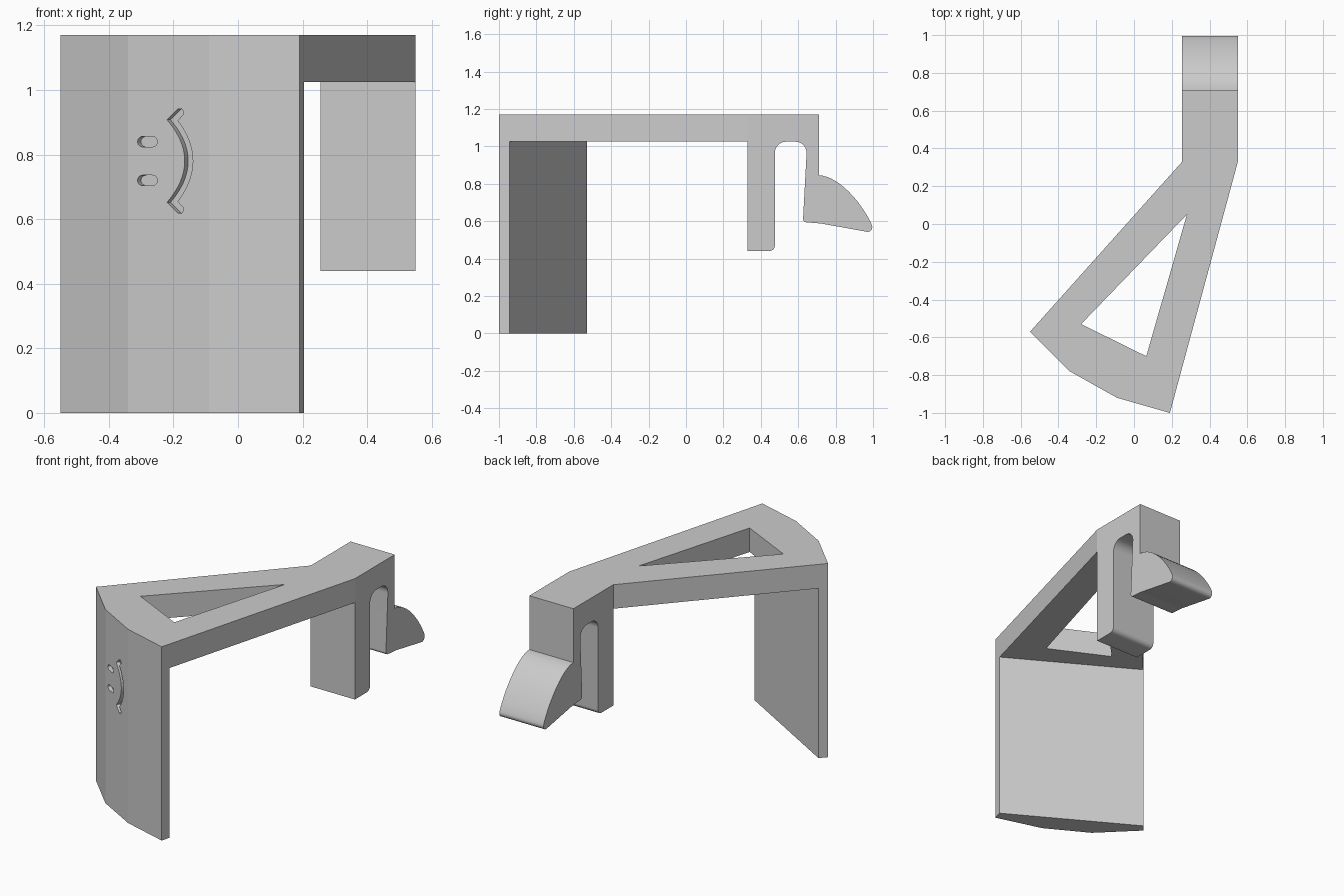
import bpy
import bmesh
import math
from mathutils import Vector
from mathutils.geometry import interpolate_bezier

cube = bpy.data.objects.get("Cube")
if cube:
    bpy.data.objects.remove(cube, do_unlink=True)

grey = bpy.data.materials.new("plain grey")
grey.use_nodes = True
COLOUR = (0.6, 0.6, 0.6, 1)
grey.diffuse_color = COLOUR
grey.node_tree.nodes["Principled BSDF"].inputs["Base Color"].default_value = COLOUR


def add_loop(bm, points):
    """Closed ring of vertices and edges."""
    verts = [bm.verts.new(p) for p in points]
    edges = [bm.edges.new((verts[i - 1], verts[i])) for i in range(len(verts))]
    return verts, edges


def add_walls(bm, ring_a, ring_b):
    for i in range(len(ring_a)):
        bm.faces.new((ring_a[i - 1], ring_a[i], ring_b[i], ring_b[i - 1]))


def fill(bm, edges, normal):
    """Flat cap bounded by one outer ring and any inner rings."""
    bmesh.ops.triangle_fill(bm, use_beauty=True, edges=edges, normal=normal)


def prism(loops, offset):
    """Solid swept from an outline, with optional holes, along an offset."""
    bm = bmesh.new()
    offset = Vector(offset)
    caps = [[], []]
    for points in loops:
        points = [Vector(p) for p in points]
        near, near_edges = add_loop(bm, points)
        far, far_edges = add_loop(bm, [p + offset for p in points])
        add_walls(bm, near, far)
        caps[0] += near_edges
        caps[1] += far_edges
    for edges in caps:
        fill(bm, edges, offset.normalized())
    return bm


def finish(name, bm):
    """Orient, shade smooth only across shallow edges, and add to the scene."""
    bm.normal_update()
    bmesh.ops.recalc_face_normals(bm, faces=bm.faces[:])
    bm.normal_update()
    for face in bm.faces:
        face.smooth = True
    for edge in bm.edges:
        edge.smooth = edge.calc_face_angle(math.pi) < math.radians(12)
    mesh = bpy.data.meshes.new(name)
    bm.to_mesh(mesh)
    bm.free()
    mesh.materials.append(grey)
    bpy.context.scene.collection.objects.link(bpy.data.objects.new(name, mesh))


def rounded(corners, steps=10):
    """Replace each (a, b, radius) corner by a tangent arc."""
    result = []
    for i, (a, b, r) in enumerate(corners):
        p = Vector((a, b))
        if r == 0:
            result.append(p)
            continue
        u = (Vector(corners[i - 1][:2]) - p).normalized()
        v = (Vector(corners[(i + 1) % len(corners)][:2]) - p).normalized()
        half = u.angle(v) / 2
        centre = p + (u + v).normalized() * r / math.sin(half)
        start = p + u * r / math.tan(half) - centre
        end = p + v * r / math.tan(half) - centre
        turn = math.atan2(start.x * end.y - start.y * end.x, start.dot(end))
        first = math.atan2(start.y, start.x)
        for k in range(steps + 1):
            angle = first + turn * k / steps
            result.append(centre + r * Vector((math.cos(angle), math.sin(angle))))
    return result


TOP, UNDER = 1.17, 1.025
LEFT, RIGHT, HINGE = 0.55, 0.255, 0.33
front_edge = [(-0.55, -0.57), (-0.34, -0.78), (-0.09, -0.92), (0.19, -1.0)]

# Arm: flat tapering plate with a triangular window
outline = front_edge + [(LEFT, HINGE), (RIGHT, HINGE)]
window = [(0.28, 0.05), (-0.28, -0.53), (0.065, -0.70)]
arm = prism([[(x, y, UNDER) for x, y in ring] for ring in (outline, window)],
            (0, 0, TOP - UNDER))
finish("arm", arm)

# Clip: fixed leg, rounded slot, sprung leg and thumb lever
lever = interpolate_bezier(Vector((0.71, 0.845)), Vector((0.80, 0.845)),
                           Vector((0.92, 0.73)), Vector((0.99, 0.59)), 14)
profile = [(HINGE, TOP, 0), (HINGE, 0.44, 0), (0.475, 0.44, 0.03),
           (0.475, UNDER, 0.06), (0.648, UNDER, 0.06),
           (0.625, 0.595, 0.02), (0.72, 0.588, 0.04), (1.008, 0.536, 0.025)]
profile += [(p.x, p.y, 0) for p in reversed(lever)] + [(0.71, TOP, 0)]
clip = prism([[(RIGHT, p.x, p.y) for p in rounded(profile)]], (LEFT - RIGHT, 0, 0))
finish("clip", clip)

# Front panel: faceted front and flat back
outline = front_edge + [(0.205, -0.945), (-0.514, -0.53)]
panel = prism([[(x, y, 0) for x, y in outline]], (0, 0, UNDER))

# Engraved face on the middle facet, turned on its side
a, b = Vector(front_edge[1]), Vector(front_edge[2])
along = (b - a).normalized()
inward = Vector((-along.y, along.x, 0))
MID, DEPTH = 0.78, 0.022

engravings = []
for side in (-1, 1):
    z = MID + side * 0.06
    engravings.append(rounded([(-0.311, z - 0.016, 0.0155), (-0.25, z - 0.016, 0.0155),
                               (-0.25, z + 0.016, 0.0155), (-0.311, z + 0.016, 0.0155)]))

steps = [k / 10 for k in range(11)]
inner = [(-0.165 - 0.055 * t * t, 0.128 * t) for t in steps]
cap = [(-0.187, 0.161), (-0.175, 0.162), (-0.168, 0.153), (-0.171, 0.143)]
outer = [(-0.14 - 0.047 * t * t, 0.125 * t) for t in reversed(steps)]
half = inner + cap + outer
mouth = half + [(x, -h) for x, h in reversed(half[1:-1])]
engravings.append([(x, MID + h) for x, h in mouth])

# Replace the plain facet by one with recesses
panel.normal_update()
middle = Vector(((a.x + b.x) / 2, (a.y + b.y) / 2, UNDER / 2))
facet = min(panel.faces, key=lambda f: (f.calc_center_median() - middle).length)
facet_edges = list(facet.edges)
bmesh.ops.delete(panel, geom=[facet], context="FACES_ONLY")
for shape in engravings:
    points = [Vector((x, a.y + (x - a.x) * along.y / along.x, z)) for x, z in shape]
    rim, rim_edges = add_loop(panel, points)
    floor, floor_edges = add_loop(panel, [p + inward * DEPTH for p in points])
    add_walls(panel, rim, floor)
    fill(panel, floor_edges, inward)
    facet_edges += rim_edges
fill(panel, facet_edges, inward)
finish("front_panel", panel)
